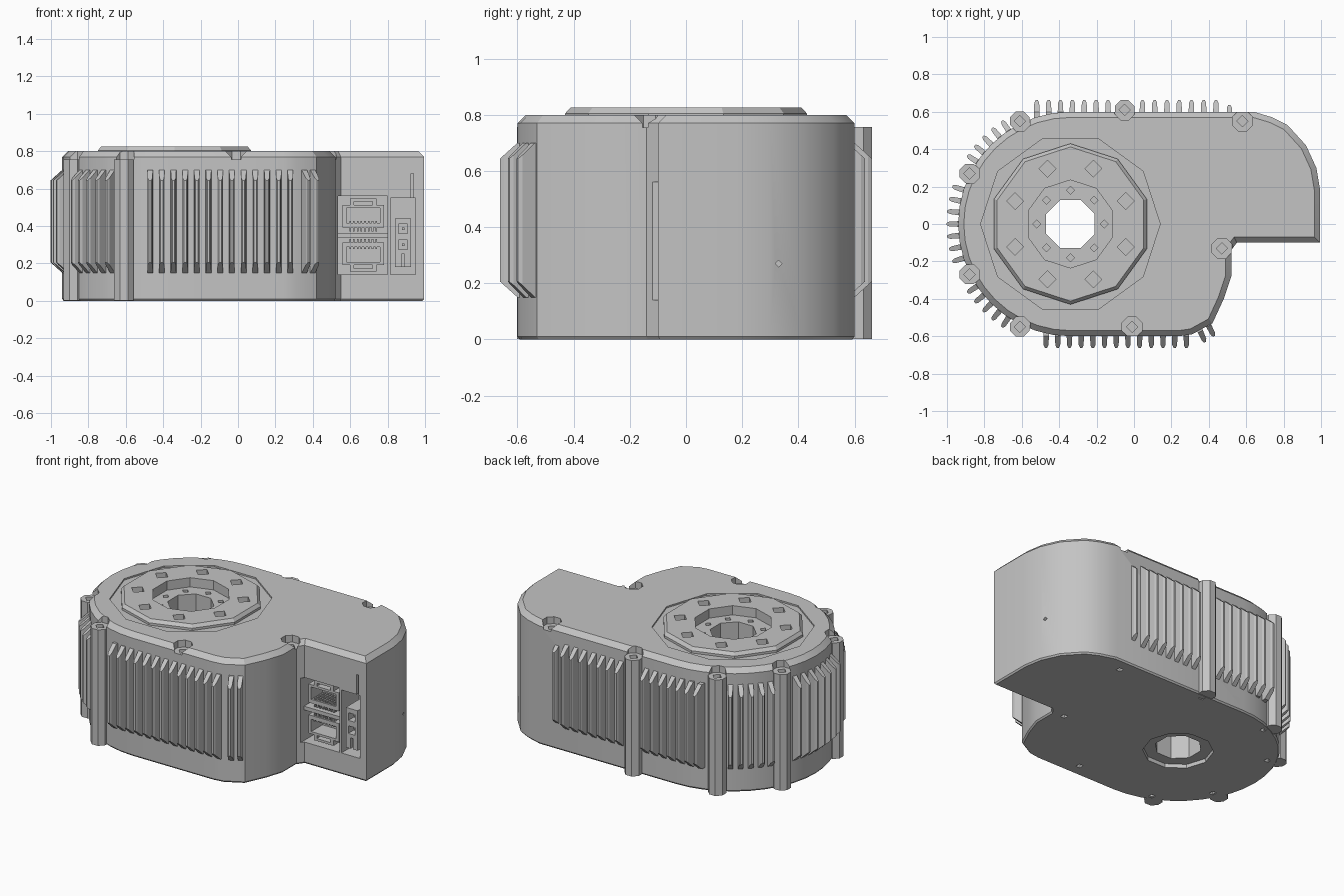
import bpy, bmesh
from math import sin, cos, pi, radians
from mathutils import Vector

if "Cube" in bpy.data.objects:
    bpy.data.objects.remove(bpy.data.objects["Cube"])

grey = bpy.data.materials.new("housing_grey")
grey.use_nodes = True
COLOUR = (0.55, 0.55, 0.55, 1)
grey.diffuse_color = COLOUR
grey.node_tree.nodes["Principled BSDF"].inputs["Base Color"].default_value = COLOUR


def loft(name, rings):
    """Solid skinned through matching rings of points, capped at both ends."""
    bm = bmesh.new()
    loops = [[bm.verts.new(p) for p in ring] for ring in rings]
    n = len(loops[0])
    for a, b in zip(loops, loops[1:]):
        for i in range(n):
            j = (i + 1) % n
            bm.faces.new((a[i], a[j], b[j], b[i]))
    bm.faces.new(loops[0])
    bm.faces.new(loops[-1])
    bmesh.ops.recalc_face_normals(bm, faces=bm.faces)
    mesh = bpy.data.meshes.new(name)
    bm.to_mesh(mesh)
    bm.free()
    mesh.materials.append(grey)
    obj = bpy.data.objects.new(name, mesh)
    bpy.context.collection.objects.link(obj)
    return obj


def ring(x, y, z, r, n, turn=0):
    return [(x + r * cos(turn + 2 * pi * i / n), y + r * sin(turn + 2 * pi * i / n), z)
            for i in range(n)]


def prism(name, x, y, z0, z1, r, n, turn=0):
    return loft(name, [ring(x, y, z, r, n, turn) for z in (z0, z1)])


def box(name, x0, x1, y0, y1, z0, z1):
    return loft(name, [[(x0, y, z0), (x1, y, z0), (x1, y, z1), (x0, y, z1)] for y in (y0, y1)])


def activate(obj):
    bpy.ops.object.select_all(action="DESELECT")
    obj.select_set(True)
    bpy.context.view_layer.objects.active = obj


def cut(target, *cutters):
    for c in cutters:
        activate(target)
        mod = target.modifiers.new("cut", "BOOLEAN")
        mod.operation, mod.solver, mod.object = "DIFFERENCE", "EXACT", c
        bpy.ops.object.modifier_apply(modifier=mod.name)
        bpy.data.objects.remove(c)


def smooth(obj, angle=25):
    activate(obj)
    bpy.ops.object.shade_smooth_by_angle(angle=radians(angle))


def inset(points, d):
    """Mitred inward offset of an anticlockwise outline."""
    out = []
    for i, p in enumerate(points):
        a = (p - points[i - 1]).normalized()
        b = (points[(i + 1) % len(points)] - p).normalized()
        na, nb = Vector((-a.y, a.x)), Vector((-b.y, b.x))
        out.append(p + (na + nb) * d / (1 + na.dot(nb)))
    return out


HUB_X, RADIUS, TOP = -0.34, 0.60, 0.80

# Housing outline: side arm, then the round end
outline = [Vector(p) for p in (
    (0.31, -0.59), (0.42, -0.53), (0.48, -0.40), (0.52, -0.28), (0.52, -0.14), (0.55, -0.10),
    (0.995, -0.10), (0.995, 0.18), (0.975, 0.30), (0.92, 0.42), (0.82, 0.53),
    (0.74, 0.57), (0.64, 0.60))]
for i in range(21):
    a = pi / 2 + pi * i / 20
    outline.append(Vector((HUB_X + RADIUS * cos(a), RADIUS * sin(a))))
outline.append(Vector((0.24, -0.60)))

housing = loft("housing", [[(p.x, p.y, z) for p in inset(outline, d)]
                           for z, d in ((0, 0.008), (0.01, 0), (0.77, 0), (TOP, 0.03))])

# Hub well, shaft bore and underside recess
cut(housing,
    prism("c", HUB_X, 0, 0.79, 1, 0.48, 10),
    prism("c", HUB_X, 0, 0.71, 1, 0.40, 10, pi / 2),
    prism("c", HUB_X, 0, -0.1, 1, 0.14, 8, pi / 8),
    prism("c", HUB_X, 0, -0.1, 0.025, 0.21, 10))

# Screw seats, columns and screw holes around the rim
screws = [(-0.61, 0.55), (-0.88, 0.27), (-0.88, -0.27), (-0.61, -0.55),
          (-0.05, 0.61), (0.58, 0.55), (-0.01, -0.55), (0.47, -0.13)]
for i, (x, y) in enumerate(screws):
    cut(housing, prism("c", x, y, 0.755, 1, 0.058, 8, pi / 8))
    if i < 5:
        column = prism("screw_column", x, y, 0.002, 0.757, 0.056, 8, pi / 8)
        cut(column, prism("c", x, y, 0.72, 1, 0.03, 4))
    cut(housing, prism("c", x, y, 0.72, 1, 0.03, 4))
    inner = Vector((x, y)) * 0.93
    cut(housing, prism("c", inner.x, inner.y, -0.1, 0.04, 0.022, 4, pi / 4))

# Small hole in the arm's outer side
cut(housing, loft("c", [[(x, 0.33 + 0.012 * cos(k * pi / 2), 0.27 + 0.012 * sin(k * pi / 2))
                         for k in range(4)] for x in (0.9, 1.1)]))

# Connector bays and cable slot
cut(housing,
    box("c", 0.535, 0.80, -0.2, 0.08, 0.14, 0.56),
    box("c", 0.815, 0.95, -0.2, 0.08, 0.14, 0.55),
    box("c", 0.925, 0.938, -0.2, -0.07, 0.50, 0.68))
smooth(housing)

# Output hub with bolt holes
hub = loft("output_hub", [ring(HUB_X, 0, z, r, 10, pi / 2)
                          for z, r in ((0.70, 0.43), (0.805, 0.43), (0.825, 0.412))])
cut(hub,
    prism("c", HUB_X, 0, 0.765, 1, 0.235, 10, pi / 2),
    prism("c", HUB_X, 0, 0.6, 1, 0.14, 8, pi / 8))
for k in range(8):
    a = k * pi / 4
    b = a + pi / 8
    cut(hub,
        prism("c", HUB_X + 0.32 * cos(b), 0.32 * sin(b), 0.77, 1, 0.045, 4),
        prism("c", HUB_X + 0.18 * cos(a), 0.18 * sin(a), 0.735, 1, 0.021, 4))


# Cooling fins
def fin(x, y, angle, root=-0.04):
    out = Vector((cos(angle), sin(angle), 0))
    side = Vector((-out.y, out.x, 0))
    rings = []
    for d, half in ((root, 0.015), (0, 0.015), (0.048, 0.013), (0.062, 0.006)):
        lo, hi = 0.15 + max(d, 0) * 0.9, 0.70 - max(d, 0) * 0.9
        c = Vector((x, y, 0)) + out * d
        rings.append([c + side * s * half + Vector((0, 0, z))
                      for s, z in ((-1, lo), (1, lo), (1, hi), (-1, hi))])
    loft("cooling_fin", rings)


for k in range(13):
    fin(-0.47 + k * 0.0625, -0.60, -pi / 2)
fin(0.355, -0.575, radians(-66))
fin(0.40, -0.545, radians(-63))
for k in range(7):
    fin(-0.52 + k * 0.0635, 0.60, pi / 2, -0.06)
    fin(0.045 + k * 0.0655, 0.60, pi / 2)
fin(0.51, 0.575, pi / 2)
angles = [180 + 5.9 * k for k in range(-3, 4)]
angles += [s * (123.5 + 5.7 * k) for s in (1, -1) for k in range(5)]
for a in map(radians, angles):
    fin(HUB_X + RADIUS * cos(a), RADIUS * sin(a), a)

# Pair of data sockets, mirrored about the bay's middle height
MID = 0.352


def mirrored_box(name, s, x0, x1, y0, y1, a, b):
    lo, hi = sorted((MID + s * a, MID + s * b))
    return box(name, x0, x1, y0, y1, lo, hi)


for s in (1, -1):
    socket = mirrored_box("data_socket", s, 0.56, 0.78, -0.075, 0.085, 0.04, 0.16)
    cut(socket, mirrored_box("c", s, 0.58, 0.76, -0.2, 0.04, 0.065, 0.145))
    key = mirrored_box("socket_key", s, 0.60, 0.74, -0.075, 0.085, 0.155, 0.195)
    cut(key, mirrored_box("c", s, 0.62, 0.72, -0.2, 0.04, 0.14, 0.18))
    for k in range(8):
        x = 0.595 + k * 0.02
        mirrored_box("contact_pin", s, x, x + 0.009, -0.07, 0.05, 0.02, 0.075)
box("socket_shelf", 0.53, 0.81, -0.085, 0.085, MID - 0.012, MID + 0.012)

# Power socket with two openings
power = box("power_socket", 0.84, 0.925, -0.09, 0.085, 0.18, 0.44)
for z in (0.30, 0.385):
    cut(power, box("c", 0.858, 0.907, -0.2, 0.02, z - 0.025, z + 0.025))
    box("power_pin", 0.876, 0.889, -0.07, 0.03, z - 0.007, z + 0.007)
cut(power, box("c", 0.875, 0.89, -0.2, 0.02, 0.17, 0.25))
